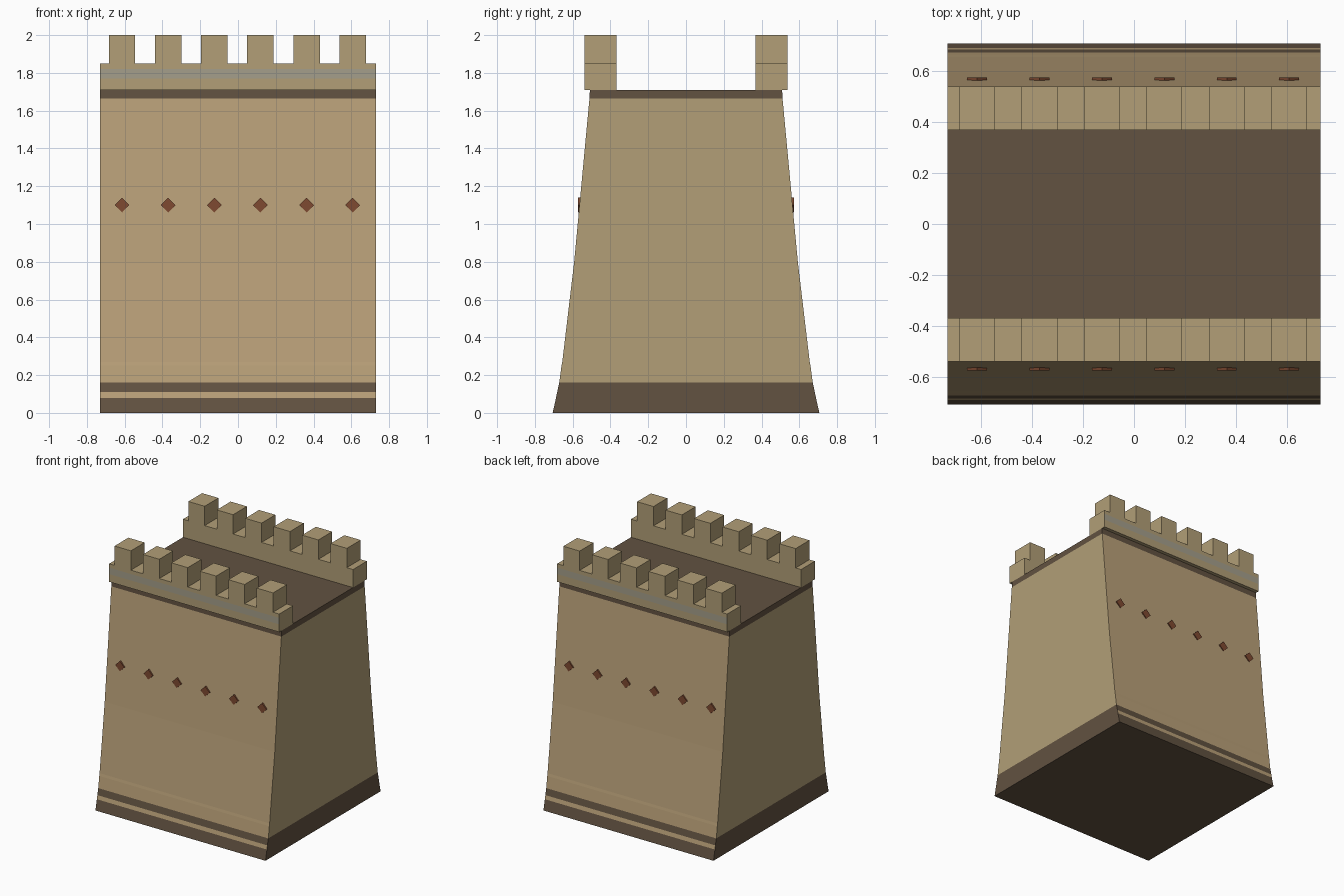
import bpy, bmesh, math

if "Cube" in bpy.data.objects:
    bpy.data.objects.remove(bpy.data.objects["Cube"])

def mat(name, r, g, b):
    lin = lambda c: (c / 255 / 12.92) if c < 11 else ((c / 255 + 0.055) / 1.055) ** 2.4
    m = bpy.data.materials.new(name)
    m.diffuse_color = (lin(r), lin(g), lin(b), 1)
    m.use_nodes = True
    m.node_tree.nodes["Principled BSDF"].inputs["Base Color"].default_value = m.diffuse_color
    return m

STONE = mat("sandstone", 178, 159, 119)
FACE = mat("warm_plaster", 186, 161, 121)
DARK = mat("dark_brown", 98, 82, 65)
GREY = mat("grey_band", 165, 159, 139)
RUST = mat("rust_diamond", 126, 74, 49)
MATS = [STONE, FACE, DARK, GREY, RUST]
HX = 0.73
XS = [-0.614 + 0.2442 * i for i in range(6)]   # merlon and diamond spacing

def finish(bm, name):
    bmesh.ops.recalc_face_normals(bm, faces=bm.faces)
    me = bpy.data.meshes.new(name)
    bm.to_mesh(me)
    bm.free()
    for m in MATS:
        me.materials.append(m)
    ob = bpy.data.objects.new(name, me)
    bpy.context.collection.objects.link(ob)
    return ob

def stacked(name, rows, rule):
    """Rows of (z, y_min, y_max) joined into a solid; rule(normal, centre) picks the colour."""
    bm = bmesh.new()
    rings = [[bm.verts.new(p) for p in ((-HX, a, z), (HX, a, z), (HX, b, z), (-HX, b, z))]
             for z, a, b in rows]
    for lo, hi in zip(rings, rings[1:]):
        for i in range(4):
            j = (i + 1) % 4
            bm.faces.new((lo[i], lo[j], hi[j], hi[i]))
    bm.faces.new(rings[0][::-1])
    bm.faces.new(rings[-1])
    bmesh.ops.recalc_face_normals(bm, faces=bm.faces)
    for f in bm.faces:
        f.material_index = rule(f.normal, f.calc_center_median())
    return finish(bm, name)

# Battered wall body with dark plinth, top band and deck
def wall_rule(n, c):
    if abs(n.z) > 0.9:
        return 2
    if abs(n.x) > 0.9:
        return 2 if c.z < 0.16 or c.z > 1.66 else 0
    if 0.08 < c.z < 0.11:
        return 1
    return 2 if c.z < 0.16 or c.z > 1.66 else 1

prof = [(0, .706), (.08, .688), (.11, .682), (.16, .671), (.25, .659), (.27, .655),
        (.8, .592), (1.665, .511), (1.71, .509)]
stacked("wall_body", [(z, -y, y) for z, y in prof], wall_rule)

for s, side in ((-1, "front"), (1, "back")):
    # Parapet with a grey band on its outer face
    y0, y1 = sorted((s * 0.368, s * 0.537))
    stacked(side + "_parapet", [(z, y0, y1) for z in (1.71, 1.77, 1.82, 1.85)],
            lambda n, c: 3 if n.y * s > 0.9 and 1.77 < c.z < 1.82 else 0)

    # Merlons
    bm = bmesh.new()
    for x in XS:
        vs = bmesh.ops.create_cube(bm, size=1)["verts"]
        bmesh.ops.scale(bm, vec=(0.14, 0.169, 0.15), verts=vs)
        bmesh.ops.translate(bm, vec=(x, s * 0.4525, 1.925), verts=vs)
        bot = [f for f in bm.faces if all(abs(v.co.z - 1.85) < 1e-4 for v in f.verts)]
        bmesh.ops.delete(bm, geom=bot, context='FACES_ONLY')
    finish(bm, side + "_merlons")

    # Diamond ornaments
    bm = bmesh.new()
    for x in XS:
        ends = []
        for y in (0.552, 0.573):
            ends.append([bm.verts.new((x + 0.039 * math.cos(k * math.pi / 2), s * y,
                                       1.10 + 0.039 * math.sin(k * math.pi / 2))) for k in range(4)])
        bm.faces.new(ends[0])
        bm.faces.new(ends[1])
        for i in range(4):
            j = (i + 1) % 4
            bm.faces.new((ends[0][i], ends[0][j], ends[1][j], ends[1][i]))
    for f in bm.faces:
        f.material_index = 4
    finish(bm, side + "_diamonds")
